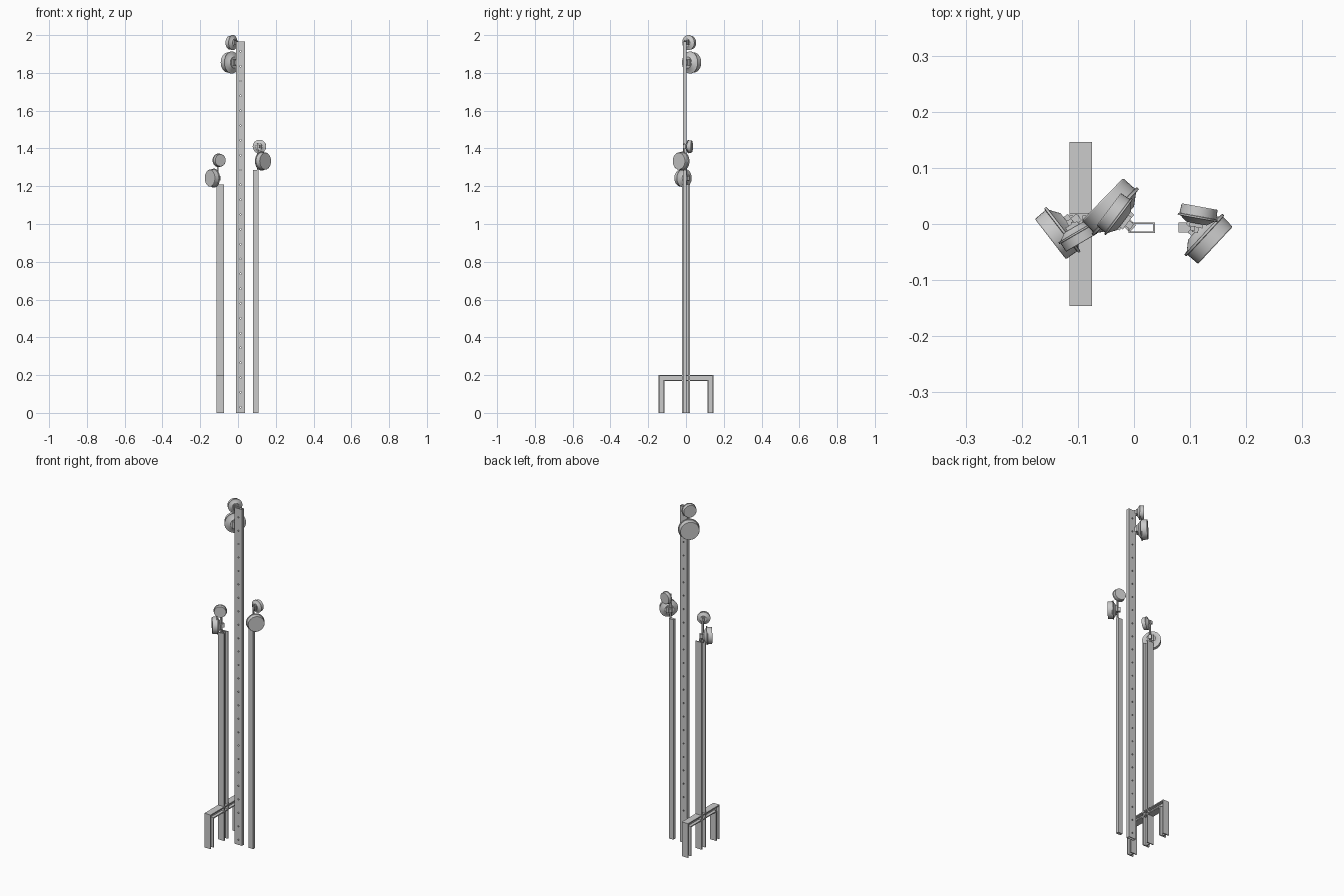
import bpy, bmesh, math
from mathutils import Vector, Matrix

if "Cube" in bpy.data.objects:
    bpy.data.objects.remove(bpy.data.objects["Cube"])


def finish(name, bm, smooth=False):
    bmesh.ops.recalc_face_normals(bm, faces=bm.faces)
    me = bpy.data.meshes.new(name)
    bm.to_mesh(me)
    bm.free()
    ob = bpy.data.objects.new(name, me)
    bpy.context.collection.objects.link(ob)
    if smooth:
        bpy.ops.object.select_all(action='DESELECT')
        ob.select_set(True)
        bpy.context.view_layer.objects.active = ob
        bpy.ops.object.shade_smooth_by_angle(angle=math.radians(30))
    return ob


def add_box(bm, lo, hi, mat=Matrix()):
    lo, hi = Vector(lo), Vector(hi)
    m = mat @ Matrix.Translation((lo + hi) / 2) @ Matrix.Diagonal((*(hi - lo), 1))
    bmesh.ops.create_cube(bm, size=1, matrix=m)


def extrude(bm, pts, vec):
    f = bm.faces.new([bm.verts.new(p) for p in pts])
    r = bmesh.ops.extrude_face_region(bm, geom=[f])
    vs = [g for g in r['geom'] if isinstance(g, bmesh.types.BMVert)]
    bmesh.ops.translate(bm, verts=vs, vec=vec)


# Left post: I-beam
PX = -0.095
bm = bmesh.new()
half = [(0.02, -0.02), (0.02, -0.014), (0.003, -0.014), (0.003, 0.014), (0.02, 0.014), (0.02, 0.02)]
outline = half + [(-x, y) for x, y in reversed(half)]
extrude(bm, [(PX + x, y, 0) for x, y in outline], (0, 0, 1.21))
finish("left_post", bm)

# Base frame: I-beam bent into an arch, built as outer flange, web, inner flange
bm = bmesh.new()
for d0, d1, w in ((0, 0.006, 0.02), (0.006, 0.026, 0.003), (0.026, 0.032, 0.02)):
    a, b, ta, tb = 0.146 - d0, 0.146 - d1, 0.2 - d0, 0.2 - d1
    arch = [(-a, 0), (-a, ta), (a, ta), (a, 0), (b, 0), (b, tb), (-b, tb), (-b, 0)]
    extrude(bm, [(PX - w, y, z) for y, z in arch], (2 * w, 0, 0))
finish("base_frame", bm)

# Centre post: flat tube with a column of holes
bm = bmesh.new()
x0, x1, y0, y1, t, top = -0.01, 0.037, -0.016, 0.003, 0.003, 1.965
rings = []
for z in (0, top):
    for o in (0, t):
        rings.append([bm.verts.new(p) for p in ((x0 + o, y0 + o, z), (x1 - o, y0 + o, z),
                                                (x1 - o, y1 - o, z), (x0 + o, y1 - o, z))])
for a, b in ((0, 1), (2, 3), (0, 2), (1, 3)):
    for i in range(4):
        j = (i + 1) % 4
        bm.faces.new((rings[a][i], rings[a][j], rings[b][j], rings[b][i]))
post = finish("centre_post", bm)

bm = bmesh.new()
for i in range(25):
    m = Matrix.Translation(((x0 + x1) / 2, 0, 0.03 + i * 0.0785)) @ Matrix.Rotation(math.pi / 2, 4, 'X')
    bmesh.ops.create_cone(bm, cap_ends=True, segments=12, radius1=0.004, radius2=0.004, depth=0.1, matrix=m)
cutter = finish("hole_cutter", bm)
cutter.hide_render = True
cutter.hide_viewport = True
mod = post.modifiers.new("holes", 'BOOLEAN')
mod.operation = 'DIFFERENCE'
mod.solver = 'EXACT'
mod.object = cutter

# Right post
bm = bmesh.new()
add_box(bm, (0.079, -0.015, 0), (0.109, 0.003, 1.285))
finish("right_post", bm)


# Lamps: lathed body (radius, depth behind the face in units of r) and square rear mount
PROFILE = [(0, 0), (0.95, 0), (0.98, 0.04), (1.0, 0.52), (1.08, 0.54), (1.08, 0.63),
           (0.92, 0.65), (0.55, 0.92), (0, 0.92)]


def lamp(name, centre, normal, r):
    n = Vector(normal).normalized()
    mat = Matrix.Translation(centre) @ (-n).to_track_quat('Z', 'Y').to_matrix().to_4x4()
    r /= 1.08
    bm = bmesh.new()
    vs = [bm.verts.new((p * r, 0, d * r)) for p, d in PROFILE]
    es = [bm.edges.new(e) for e in zip(vs, vs[1:])]
    bmesh.ops.spin(bm, geom=vs + es, cent=(0, 0, 0), axis=(0, 0, 1), angle=2 * math.pi, steps=32)
    bmesh.ops.remove_doubles(bm, verts=bm.verts, dist=1e-5)
    bmesh.ops.transform(bm, matrix=mat, verts=bm.verts)
    finish(name, bm, True)
    bm = bmesh.new()
    s = 0.36 * r
    add_box(bm, (-s, -s, 0.9 * r), (s, s, 1.12 * r), mat)
    add_box(bm, (-s * 0.45, -s * 0.7, 1.1 * r), (s * 0.45, s * 0.7, 1.4 * r), mat)
    finish(name + "_mount", bm)


lamp("left_large_lamp", (-0.149, -0.027, 1.243), (-0.79, -0.61, 0), 0.05)
lamp("left_small_lamp", (-0.093, -0.033, 1.337), (0.5, -0.86, 0), 0.036)
lamp("centre_large_lamp", (-0.056, 0.044, 1.855), (-0.72, 0.70, 0), 0.058)
lamp("centre_small_lamp", (-0.045, 0.026, 1.96), (-0.8, 0.6, 0), 0.04)
lamp("right_large_lamp", (0.145, -0.038, 1.333), (0.73, -0.68, 0), 0.05)
lamp("right_small_lamp", (0.117, 0.031, 1.41), (0.18, 0.98, 0), 0.036)

# Thin brackets joining lamps to posts
bm = bmesh.new()
add_box(bm, (-0.112, -0.004, 1.2), (-0.104, 0.004, 1.35))
finish("left_bracket", bm)
bm = bmesh.new()
add_box(bm, (0.101, -0.012, 1.27), (0.109, -0.004, 1.425))
finish("right_bracket", bm)
